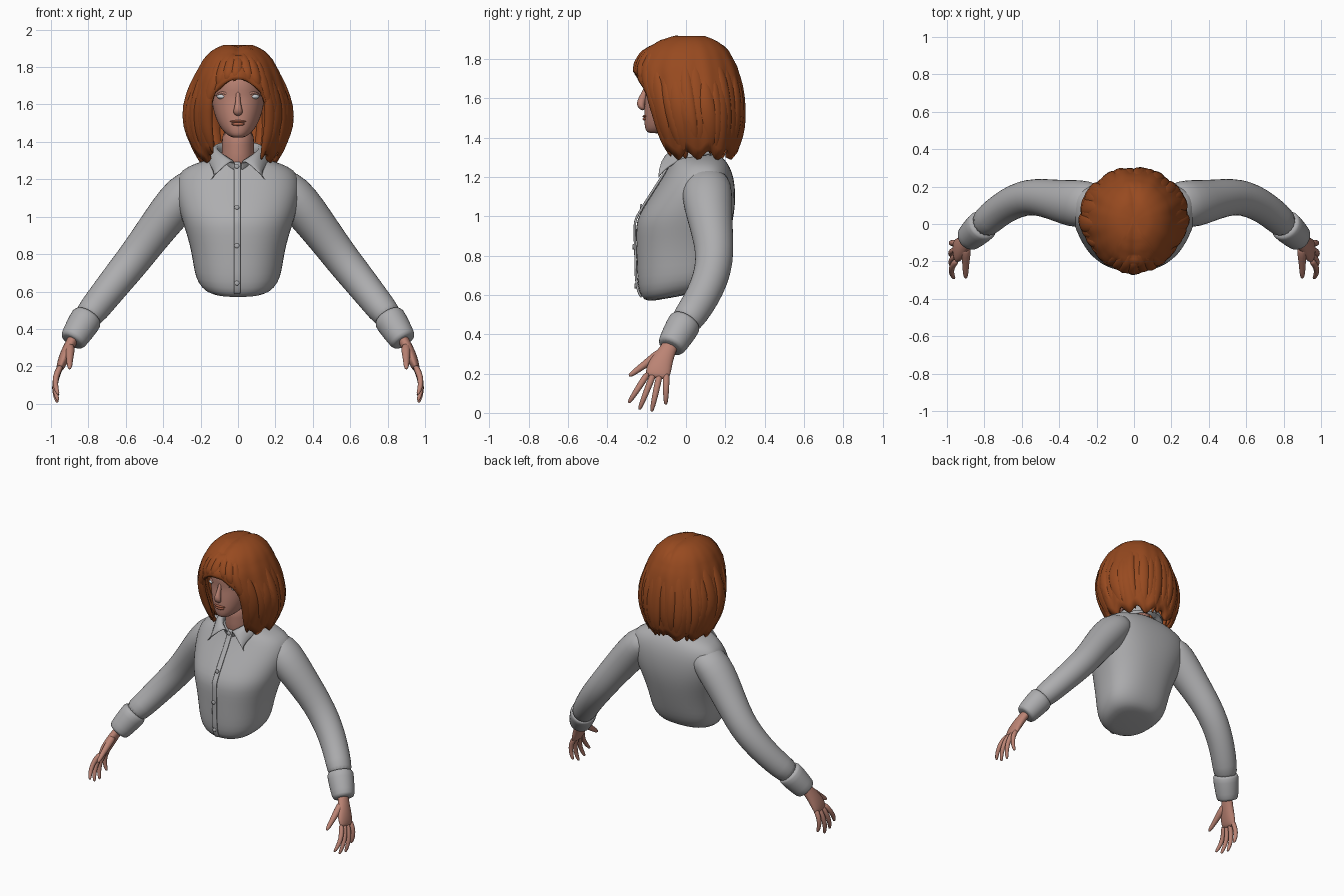
import bpy, bmesh, math, random
from math import sin, cos, pi, radians
from mathutils import Vector

random.seed(4)


def material(name, rgb):
    m = bpy.data.materials.new(name)
    m.diffuse_color = (*rgb, 1)
    return m


SHIRT = material("shirt_grey", (0.42, 0.42, 0.43))
SKIN = material("skin", (0.50, 0.23, 0.175))
HAIR = material("auburn_hair", (0.31, 0.068, 0.014))
EYE = material("eye_white", (0.62, 0.64, 0.67))
LIP = material("lips", (0.42, 0.13, 0.075))


def grid(name, rows, mat, closed=True, caps=True, subsurf=1, thick=0):
    """Skin a list of equally long point rows into a smooth surface."""
    bm = bmesh.new()
    vs = [[bm.verts.new(p) for p in r] for r in rows]
    n = len(rows[0])
    for a, b in zip(vs, vs[1:]):
        for i in range(n if closed else n - 1):
            j = (i + 1) % n
            bm.faces.new((a[i], a[j], b[j], b[i]))
    if closed and caps:
        bm.faces.new(vs[0][::-1])
        bm.faces.new(vs[-1])
    bmesh.ops.recalc_face_normals(bm, faces=bm.faces[:])
    me = bpy.data.meshes.new(name)
    bm.to_mesh(me)
    bm.free()
    me.materials.append(mat)
    me.polygons.foreach_set("use_smooth", [True] * len(me.polygons))
    ob = bpy.data.objects.new(name, me)
    bpy.context.collection.objects.link(ob)
    if thick:
        s = ob.modifiers.new("thickness", "SOLIDIFY")
        s.thickness, s.offset = thick, 0
    if subsurf:
        ob.modifiers.new("smooth", "SUBSURF").levels = subsurf
        ob.modifiers["smooth"].render_levels = subsurf
    return ob


def tube(name, path, radii, mat, side=(0, 1, 0), n=12, subsurf=1):
    """Oval tube; each radius pair is (along side, across side)."""
    path = [Vector(p) for p in path]
    rows = []
    for i, p in enumerate(path):
        t = (path[min(i + 1, len(path) - 1)] - path[max(i - 1, 0)]).normalized()
        u = Vector(side)
        u = (u - t * u.dot(t)).normalized()
        w = t.cross(u)
        a, b = radii[i] if isinstance(radii[i], tuple) else (radii[i],) * 2
        rows.append([p + u * a * cos(k * 2 * pi / n) + w * b * sin(k * 2 * pi / n) for k in range(n)])
    return grid(name, rows, mat, subsurf=subsurf)


def ball(name, loc, scale, mat):
    zs = [-0.98, -0.8, -0.4, 0, 0.4, 0.8, 0.98]
    rows = [[(loc[0] + scale[0] * math.sqrt(1 - z * z) * cos(k * pi / 8),
              loc[1] + scale[1] * math.sqrt(1 - z * z) * sin(k * pi / 8),
              loc[2] + scale[2] * z) for k in range(16)] for z in zs]
    return grid(name, rows, mat)


def section(table, z, th, p=1.0):
    """Point on a body profile: rows are z, half width, front, middle, back."""
    z = min(max(z, table[0][0]), table[-1][0])
    for a, b in zip(table, table[1:]):
        if z <= b[0]:
            f = (z - a[0]) / (b[0] - a[0])
            w, yf, ym, yb = (a[k] + (b[k] - a[k]) * f for k in range(1, 5))
            break
    s, c = sin(th), cos(th)
    r = abs(c) ** p
    return Vector((math.copysign(w * abs(s) ** p, s), ym - (ym - yf) * r if c > 0 else ym + (yb - ym) * r, z))


def profile_body(name, table, mat, p=1.0, n=32, warp=lambda q: q):
    rows = [[warp(section(table, r[0], k * 2 * pi / n, p)) for k in range(n)] for r in table]
    return grid(name, rows, mat)


# Shirt body, with a hem that rises toward the back
TORSO = [(0.56, 0.13, -0.17, -0.02, 0.07), (0.575, 0.175, -0.215, -0.02, 0.11), (0.62, 0.215, -0.24, -0.01, 0.14),
         (0.69, 0.235, -0.25, 0, 0.165), (0.8, 0.247, -0.252, 0, 0.19), (0.9, 0.272, -0.256, 0.01, 0.22),
         (0.98, 0.30, -0.255, 0.03, 0.24), (1.05, 0.32, -0.215, 0.06, 0.25), (1.12, 0.335, -0.17, 0.08, 0.252),
         (1.19, 0.335, -0.125, 0.1, 0.245), (1.25, 0.305, -0.09, 0.1, 0.225), (1.285, 0.23, -0.075, 0.08, 0.20),
         (1.32, 0.12, -0.06, 0.06, 0.17)]


def hem_rise(q):
    return Vector((q.x, q.y, q.z + 0.2 * (q.y + 0.2) * max(0, (0.8 - q.z) / 0.24)))


profile_body("shirt_body", TORSO, SHIRT, 0.87, warp=hem_rise)

# Button placket and buttons
zs = [0.585 + 0.71 * i / 28 for i in range(29)]
grid("placket", [[(x, section(TORSO, z, 0).y - 0.005, z) for x in (-0.022, -0.012, 0.004, 0.014)] for z in zs],
     SHIRT, closed=False, thick=0.012)
for z in (0.645, 0.845, 1.05, 1.27):
    y = section(TORSO, z, 0).y
    tube("button", [(-0.006, y - 0.008, z), (-0.006, y - 0.017, z), (-0.006, y - 0.019, z)],
         [0.013, 0.013, 0.008], SHIRT, side=(1, 0, 0), subsurf=0)

# Folded collar whose front edges run down to two points
rows = [[], [], [], []]
for i in range(49):
    ph = radians(8 + 344 * i / 48)
    f = (1 + cos(ph)) / 2
    top = 1.30 + 0.11 * (1 - f) ** 0.45
    s, c = sin(ph), -cos(ph)
    t = min(1, (min(i, 48 - i) / 48 * 344) / 62)
    t = t * t * (3 - 2 * t)
    tip = Vector((math.copysign(0.155, s), -0.14, 1.19))
    ring = Vector((0.172 * s, 0.04 + 0.17 * c, top - 0.085))
    outer = tip.lerp(ring, t)
    crest = Vector((0.11 * s, 0.03 + 0.13 * c, top))
    rows[0].append(Vector((0.102 * s, 0.03 + 0.12 * c, top - 0.07)))
    rows[1].append(crest)
    rows[2].append(crest.lerp(outer, 0.35) + Vector((0.008 * s, 0.012 * c, 0.012)))
    rows[3].append(outer)
grid("collar", rows, SHIRT, closed=False, thick=0.012)

# Sleeves, cuffs and hands on both sides
for m in (-1, 1):
    def flip(pts):
        return [(m * x, y, z) for x, y, z in pts]

    tube("sleeve", flip([(0.17, 0.11, 1.19), (0.256, 0.105, 1.155), (0.33, 0.11, 1.07), (0.406, 0.125, 0.973),
                         (0.49, 0.142, 0.862), (0.557, 0.145, 0.772), (0.63, 0.125, 0.682), (0.702, 0.085, 0.592),
                         (0.765, 0.035, 0.512), (0.824, -0.02, 0.44)]),
         [(0.10, 0.07), (0.13, 0.112), (0.128, 0.116), (0.113, 0.108), (0.102, 0.10), (0.097, 0.096), (0.093, 0.092),
          (0.088, 0.087), (0.085, 0.083), (0.08, 0.076)], SHIRT, n=18)
    tube("cuff", flip([(0.802, 0.0, 0.468), (0.806, -0.004, 0.462), (0.845, -0.04, 0.40), (0.884, -0.077, 0.338),
                       (0.888, -0.08, 0.332)]),
         [0.074, 0.09, 0.083, 0.074, 0.062], SHIRT, n=18)
    tube("palm", flip([(0.87, -0.065, 0.37), (0.893, -0.09, 0.325), (0.915, -0.115, 0.28), (0.935, -0.135, 0.235),
                       (0.95, -0.145, 0.195), (0.957, -0.148, 0.175)]),
         [(0.042, 0.03), (0.043, 0.03), (0.055, 0.032), (0.066, 0.029), (0.066, 0.023), (0.055, 0.014)], SKIN)
    tube("thumb", flip([(0.898, -0.115, 0.315), (0.898, -0.17, 0.275), (0.90, -0.225, 0.235), (0.90, -0.27, 0.202),
                        (0.90, -0.292, 0.186)]),
         [0.03, 0.026, 0.019, 0.016, 0.008], SKIN, side=(1, 0, 0), n=8)
    # Fingers: knuckle y, tip y, tip z, tip x
    for ky, ty, tz, tx in ((-0.192, -0.292, 0.05, 0.96), (-0.163, -0.238, 0.016, 0.962),
                           (-0.132, -0.175, 0.006, 0.965), (-0.1, -0.103, 0.042, 0.96)):
        a, b = Vector((0.945, ky, 0.205)), Vector((tx, ty, tz))
        pts = [a.lerp(b, t) + Vector((0.1 * t * (1 - t), 0, 0)) for t in (0, 0.25, 0.5, 0.75, 0.94, 1)]
        tube("finger", flip(pts), [0.018, 0.0185, 0.017, 0.015, 0.011, 0.006], SKIN, n=8)

# Head and neck
HEAD = [(1.422, 0.03, -0.19, -0.15, -0.11), (1.435, 0.055, -0.205, -0.13, -0.05), (1.465, 0.088, -0.212, -0.09, 0.03),
        (1.51, 0.113, -0.213, -0.06, 0.10), (1.56, 0.13, -0.212, -0.04, 0.14), (1.61, 0.14, -0.208, -0.03, 0.17),
        (1.65, 0.145, -0.205, -0.02, 0.18), (1.70, 0.148, -0.218, 0, 0.2), (1.79, 0.14, -0.20, 0, 0.19),
        (1.86, 0.10, -0.12, 0, 0.13), (1.88, 0.04, -0.04, 0, 0.05)]
profile_body("head", HEAD, SKIN, 0.93)
profile_body("neck", [(1.24, 0.09, -0.07, 0.03, 0.13), (1.3, 0.09, -0.085, 0.03, 0.13), (1.38, 0.085, -0.085, 0.02, 0.12),
                      (1.48, 0.088, -0.10, 0.02, 0.11)], SKIN)
tube("nose", [(0, -0.195, 1.675), (0, -0.205, 1.64), (0, -0.222, 1.60), (0, -0.232, 1.572), (0, -0.225, 1.553),
              (0, -0.21, 1.545)],
     [(0.012, 0.012), (0.012, 0.014), (0.016, 0.02), (0.025, 0.024), (0.026, 0.018), (0.014, 0.01)],
     SKIN, side=(1, 0, 0))
ball("upper_lip", (0, -0.206, 1.509), (0.045, 0.016, 0.008), LIP)
ball("lower_lip", (0, -0.205, 1.495), (0.037, 0.017, 0.010), LIP)
for m in (-1, 1):
    ball("eye", (m * 0.08, -0.158, 1.642), (0.036, 0.026, 0.015), EYE)
    tube("eyelid", [(m * x, y, z) for x, y, z in ((0.042, -0.188, 1.644), (0.06, -0.19, 1.659),
                                                  (0.082, -0.182, 1.664), (0.104, -0.163, 1.658),
                                                  (0.12, -0.142, 1.645))],
         [0.004, 0.007, 0.008, 0.007, 0.004], SKIN, side=(0, 0, 1), n=8)

# Hair shell: full bob with a fringe over the open face
BOB = [(1.28, 0.185, -0.10, 0.06, 0.23), (1.36, 0.23, -0.14, 0.06, 0.26), (1.44, 0.262, -0.17, 0.05, 0.28),
       (1.52, 0.28, -0.19, 0.04, 0.287), (1.6, 0.272, -0.225, 0.03, 0.283), (1.68, 0.245, -0.252, 0.03, 0.272),
       (1.76, 0.215, -0.255, 0.02, 0.25), (1.84, 0.172, -0.205, 0.02, 0.205), (1.885, 0.125, -0.135, 0.02, 0.155),
       (1.908, 0.07, -0.07, 0.02, 0.10), (1.912, 0.02, 0.0, 0.02, 0.04)]


def hem(th):
    a = abs((th + pi) % (2 * pi) - pi)
    fringe = 1.735 - 0.085 * (min(a, 0.62) / 0.55) ** 2
    t = min(1, max(0, (a - 0.55) / 0.13))
    return fringe + (1.315 + 0.022 * sin(11 * a) - fringe) * t


def hair_point(th, z, lift=1.0):
    q = section(BOB, z, th)
    v = min(1, (1.92 - z) / 0.3)
    k = lift + v * (0.018 * sin(9 * th + 5 * z) + 0.014 * sin(17 * th + 1.3 - 4 * z))
    q.x, q.y = q.x * k, 0.03 + (q.y - 0.03) * k
    q.z -= 0.012 * math.exp(-(q.x / 0.025) ** 2) * (q.z > 1.86)
    return q


N, ROWS = 120, 18
rows = [[hair_point(k * 2 * pi / N, 1.912 - (1.912 - hem(k * 2 * pi / N)) * (v / ROWS) ** 1.6)
         for k in range(N)] for v in range(ROWS + 1)]
shell = grid("hair_shell", rows, HAIR, caps=False, subsurf=0, thick=0.025)
bm = bmesh.new()
bm.from_mesh(shell.data)
bmesh.ops.holes_fill(bm, edges=[e for e in bm.edges if e.is_boundary and all(v.co.z > 1.88 for v in e.verts)], sides=0)
bm.to_mesh(shell.data)
bm.free()


# Overlapping tapered locks laid along the shell
def lock(name, th, drift, z0, z1, width):
    steps = [0, 0.12, 0.3, 0.5, 0.7, 0.87, 1]
    pts = [hair_point(th + drift * t * t, z0 + (z1 - z0) * t, 0.995) for t in steps]
    side = Vector((cos(th), sin(th), 0))
    tube(name, pts, [(width * r, 0.024 * min(1, r + 0.1)) for r in (0.15, 0.55, 0.9, 1, 0.9, 0.6, 0.08)],
         HAIR, side=side, n=10)


for i in range(26):
    th = radians(38 + 284 * i / 25)
    lock("hair_lock", th, random.uniform(-0.12, 0.12) * (0 < i < 25), random.uniform(1.72, 1.88),
         random.uniform(1.275, 1.34), random.uniform(0.036, 0.055))
for i in range(7):
    th = radians(-33 + 11 * i)
    lock("fringe_lock", th, 0.1 * (1 if th > 0.05 else -1), 1.88, hem(th) - 0.012, 0.036)
